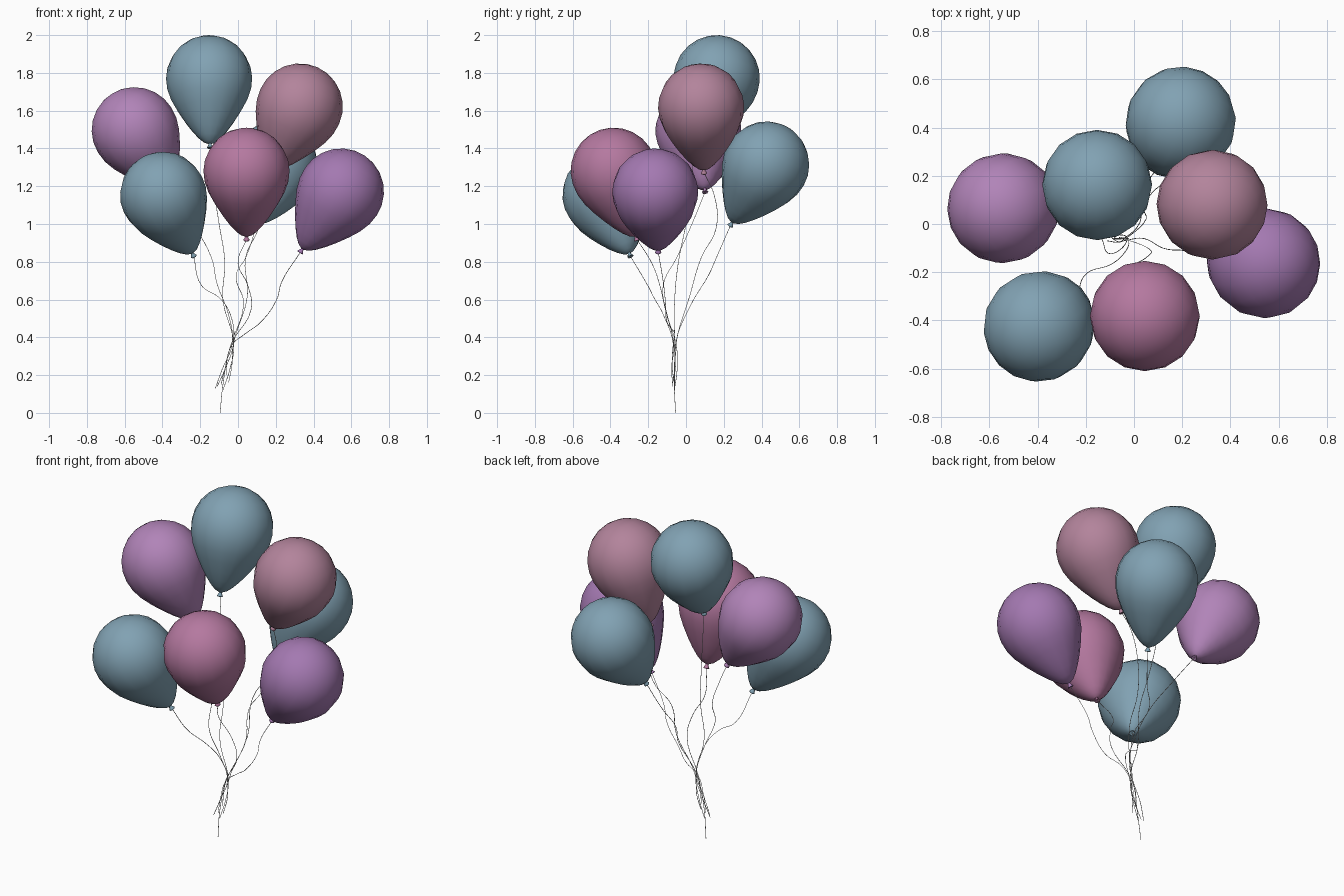
import bpy, bmesh, math
from mathutils import Vector

if "Cube" in bpy.data.objects:
    bpy.data.objects.remove(bpy.data.objects["Cube"])

SIDES = 16
R = 0.228
# balloon profile: (distance below the centre along the axis, radius)
PROFILE = [(-R * math.cos(a * math.pi / 12), R * math.sin(a * math.pi / 12)) for a in range(1, 7)]
PROFILE += [(.06, .222), (.12, .202), (.18, .170), (.24, .132), (.29, .096), (.33, .062), (.355, .034), (.366, .010)]
# knot profile, flared like a rolled lip
KNOT = [(.362, .008), (.372, .008), (.380, .013), (.388, .017), (.391, .015), (.384, .005)]

COLOURS = {
    "teal": (.22, .36, .45, 1), "purple": (.44, .23, .48, 1), "violet": (.37, .19, .44, 1),
    "pink": (.46, .19, .35, 1), "rose": (.45, .23, .33, 1), "string": (.6, .6, .6, 1),
}
MATS = {}
for key, col in COLOURS.items():
    MATS[key] = bpy.data.materials.new(key)
    MATS[key].diffuse_color = col


def lathe(bm, profile, cap_start, cap_end, sides):
    rings = [[bm.verts.new((r * math.cos(2 * math.pi * i / sides), r * math.sin(2 * math.pi * i / sides), -t))
              for i in range(sides)] for t, r in profile]
    for a, b in zip(rings, rings[1:]):
        for i in range(sides):
            j = (i + 1) % sides
            bm.faces.new((a[i], b[i], b[j], a[j]))
    for ring, cap in ((rings[0], cap_start), (rings[-1], cap_end)):
        if cap is not None:
            pole = bm.verts.new((0, 0, -cap))
            for i in range(sides):
                bm.faces.new((ring[i], ring[(i + 1) % sides], pole))


def balloon(name, colour, centre, tip):
    centre, tip = Vector(centre), Vector(tip)
    axis = (centre - tip).normalized()
    bm = bmesh.new()
    lathe(bm, PROFILE, -R, .368, SIDES)
    lathe(bm, KNOT, .362, .384, 8)
    bmesh.ops.recalc_face_normals(bm, faces=bm.faces)
    for f in bm.faces:
        f.smooth = True
    me = bpy.data.meshes.new(name)
    bm.to_mesh(me)
    bm.free()
    me.materials.append(MATS[colour])
    ob = bpy.data.objects.new(name, me)
    bpy.context.collection.objects.link(ob)
    ob.location = centre
    ob.rotation_mode = 'QUATERNION'
    ob.rotation_quaternion = Vector((0, 0, 1)).rotation_difference(axis)
    return centre - axis * .385


def string(name, points):
    cu = bpy.data.curves.new(name, 'CURVE')
    cu.dimensions = '3D'
    cu.bevel_depth = .0016
    cu.bevel_resolution = 0
    cu.resolution_u = 5
    sp = cu.splines.new('BEZIER')
    sp.bezier_points.add(len(points) - 1)
    for bp, p in zip(sp.bezier_points, points):
        bp.co = p
        bp.handle_left_type = bp.handle_right_type = 'AUTO'
    cu.materials.append(MATS["string"])
    ob = bpy.data.objects.new(name, cu)
    bpy.context.collection.objects.link(ob)
    bpy.ops.object.select_all(action='DESELECT')
    ob.select_set(True)
    bpy.context.view_layer.objects.active = ob
    bpy.ops.object.convert(target='MESH')


# name, colour, centre, knot, string bends, string end
BALLOONS = [
    ("top_balloon", "teal", (-.153, .163, 1.772), (-.148, .04, 1.41),
     [(-.13, .03, 1.2), (-.10, .0, 1.0), (-.07, -.04, .8), (-.08, -.06, .6)], (-.08, -.06, .12)),
    ("upper_right_balloon", "rose", (.327, .08, 1.622), (.17, .095, 1.275),
     [(.15, .15, 1.15), (.11, .16, .98), (.04, .08, .82), (.05, .02, .62)], (-.05, -.07, .16)),
    ("left_balloon", "purple", (-.547, .065, 1.497), (-.35, .10, 1.18),
     [(-.25, .04, 1.02), (-.14, -.05, .82), (-.11, -.12, .68), (-.05, -.10, .52)], (-.12, -.06, .13)),
    ("back_balloon", "teal", (.195, .425, 1.315), (.10, .237, .995),
     [(.04, .16, .82), (-.01, .12, .73), (.03, .03, .58)], (-.06, -.06, .20)),
    ("front_balloon", "pink", (.045, -.383, 1.282), (.045, -.26, .92),
     [(.0, -.18, .79), (.05, -.14, .68), (.07, -.11, .55)], (-.095, -.055, .0)),
    ("right_balloon", "violet", (.545, -.163, 1.172), (.33, -.147, .85),
     [(.23, -.12, .69), (.205, -.11, .60), (.12, -.10, .48), (.04, -.06, .42)], (-.09, -.06, .15)),
    ("lower_left_balloon", "teal", (-.397, -.427, 1.155), (-.235, -.295, .83),
     [(-.19, -.20, .67), (-.10, -.17, .61), (-.04, -.12, .52)], (-.11, -.07, .14)),
]
for k, (name, colour, centre, tip, bends, end) in enumerate(BALLOONS):
    knot = balloon(name, colour, centre, tip)
    a = 2 * math.pi * k / len(BALLOONS)
    grip = Vector((-.03 + .008 * math.cos(a), -.06 + .008 * math.sin(a), .36))
    low = grip.lerp(Vector(end), .55) + Vector((.01 * math.cos(a), .01 * math.sin(a), 0))
    string(name.replace("balloon", "string"), [knot] + bends + [grip, low, end])

# rest the lowest string exactly on the ground
bpy.context.view_layer.update()
low = min((o.matrix_world @ v.co).z for o in bpy.data.objects for v in o.data.vertices)
for o in bpy.data.objects:
    o.location.z -= low

for m in bpy.data.materials:
    if m.users and not m.is_grease_pencil:
        m.use_nodes = True
        m.node_tree.nodes["Principled BSDF"].inputs["Base Color"].default_value = m.diffuse_color
